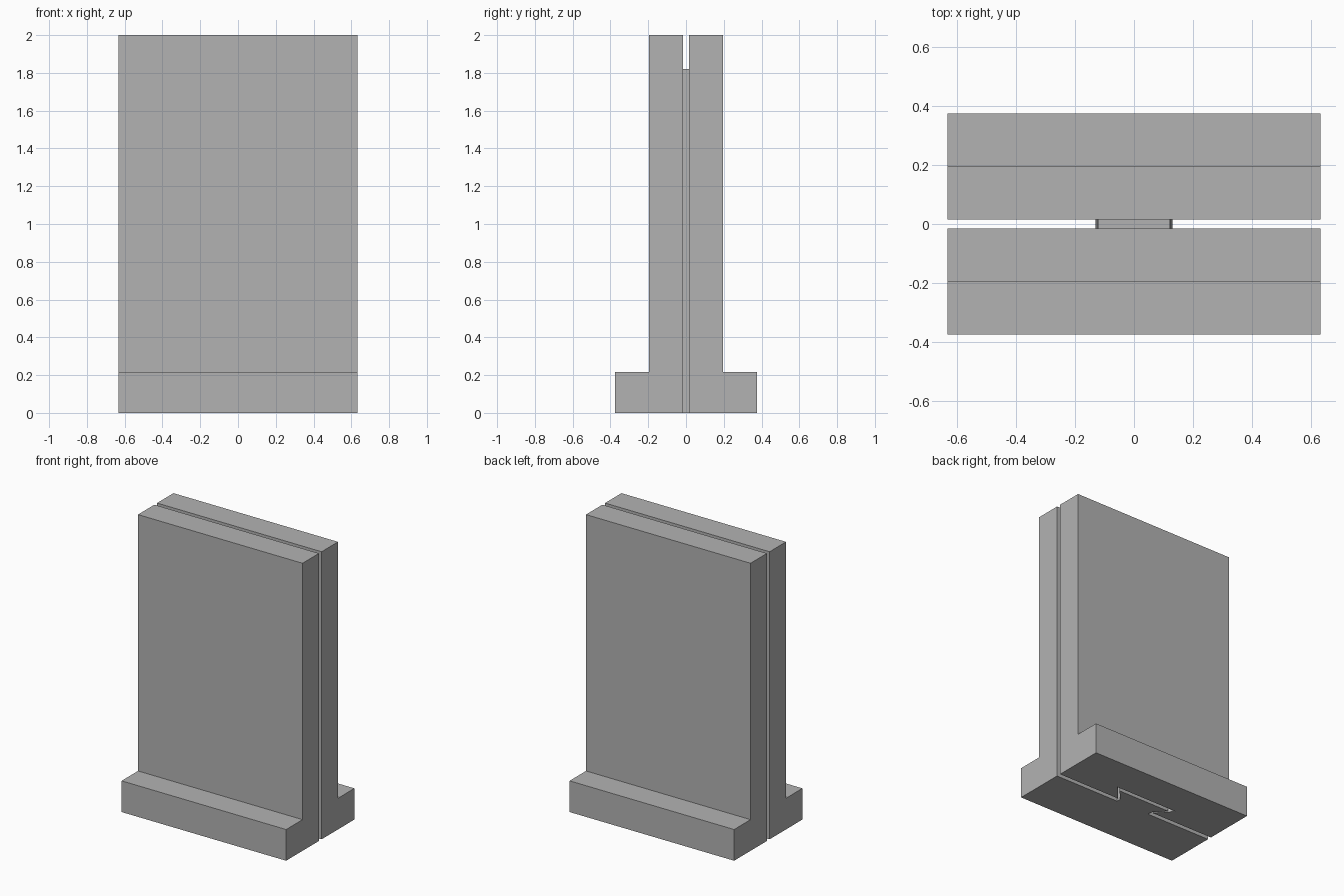
import bpy
import bmesh

if "Cube" in bpy.data.objects:
    bpy.data.objects.remove(bpy.data.objects["Cube"])

HALF_X = 0.633      # half length of both halves
GAP = 0.015         # half of the gap between the halves
WALL = 0.195        # outer face of the upright wall
FOOT = 0.375        # outer face of the foot
FOOT_Z = 0.217
TOP_Z = 2.0

grey = bpy.data.materials.new("plain grey")
grey.diffuse_color = (0.45, 0.45, 0.45, 1.0)
grey.use_nodes = True
grey.node_tree.nodes["Principled BSDF"].inputs["Base Color"].default_value = grey.diffuse_color


def loft(name, lower, upper):
    """Solid between two matching rings of points."""
    bm = bmesh.new()
    a = [bm.verts.new(p) for p in lower]
    b = [bm.verts.new(p) for p in upper]
    n = len(a)
    bm.faces.new(a)
    bm.faces.new(b)
    for i in range(n):
        j = (i + 1) % n
        bm.faces.new((a[i], a[j], b[j], b[i]))
    bmesh.ops.recalc_face_normals(bm, faces=bm.faces)
    mesh = bpy.data.meshes.new(name)
    bm.to_mesh(mesh)
    bm.free()
    mesh.materials.append(grey)
    obj = bpy.data.objects.new(name, mesh)
    bpy.context.collection.objects.link(obj)
    return obj


def half(name, side):
    """L-shaped wall and foot on one side of the gap."""
    profile = [(GAP, 0), (FOOT, 0), (FOOT, FOOT_Z),
               (WALL, FOOT_Z), (WALL, TOP_Z), (GAP, TOP_Z)]
    return loft(name,
                [(-HALF_X, side * y, z) for y, z in profile],
                [(HALF_X, side * y, z) for y, z in profile])


def dovetail(name, neck, end, y_start, y_end, z0, z1, taper=0.007):
    """Straight neck across the gap, then a flare, narrowing upwards."""
    def ring(z, t):
        right = [(neck - t, y_start), (neck - t, GAP), (end - t, y_end)]
        outline = right + [(-x, y) for x, y in reversed(right)]
        return [(x, y, z) for x, y in outline]
    return loft(name, ring(z0, 0), ring(z1, taper))


def combine(target, tool, operation):
    """Apply a boolean and remove the tool."""
    mod = target.modifiers.new(operation.lower(), 'BOOLEAN')
    mod.operation = operation
    mod.solver = 'EXACT'
    mod.object = tool
    bpy.context.view_layer.objects.active = target
    bpy.ops.object.modifier_apply(modifier=mod.name)
    bpy.data.objects.remove(tool, do_unlink=True)


# Front half carries the dovetail tongue
front_half = half("front_half", -1)
tongue = dovetail("tongue", 0.130, 0.202, -0.06, 0.097, 0.0, 1.82)
combine(front_half, tongue, 'UNION')

# Back half has the matching slot, closed at the top
back_half = half("back_half", 1)
slot = dovetail("slot_cutter", 0.146, 0.242, -0.01, 0.125, -0.02, 1.835)
combine(back_half, slot, 'DIFFERENCE')
